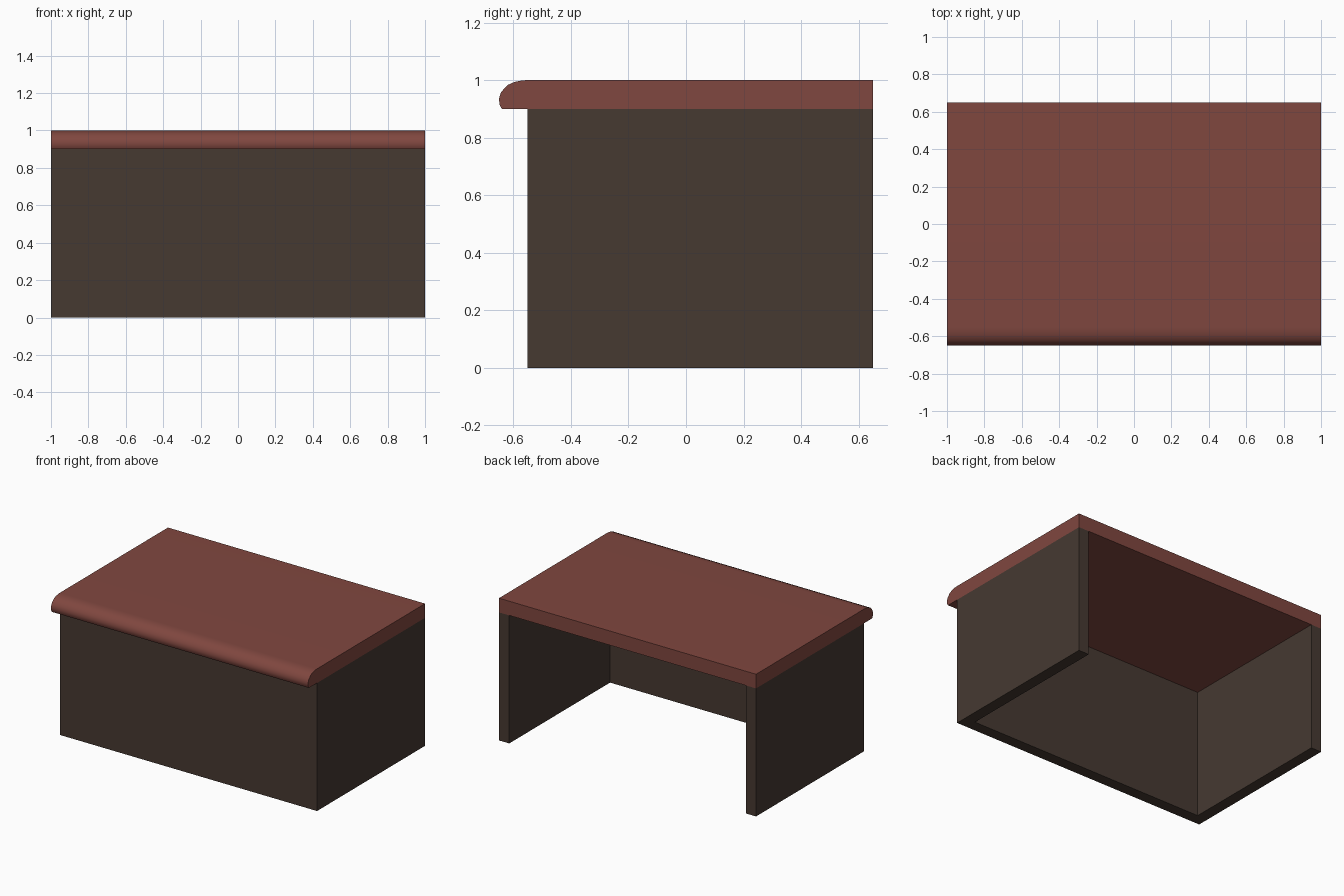
import bpy, bmesh
import math

if "Cube" in bpy.data.objects:
    bpy.data.objects.remove(bpy.data.objects["Cube"])


def material(name, rgb):
    m = bpy.data.materials.new(name)
    m.diffuse_color = (*rgb, 1.0)
    m.use_nodes = True
    m.node_tree.nodes["Principled BSDF"].inputs["Base Color"].default_value = m.diffuse_color
    return m


RED = material("red_brown_top", (0.216, 0.063, 0.050))
DARK = material("dark_brown_panels", (0.061, 0.041, 0.031))


def prism(name, profile, vec, mat):
    """Extrude a closed profile of 3D points along vec."""
    bm = bmesh.new()
    face = bm.faces.new([bm.verts.new(p) for p in profile])
    ext = bmesh.ops.extrude_face_region(bm, geom=[face])
    bmesh.ops.translate(bm, vec=vec,
                        verts=[g for g in ext["geom"] if isinstance(g, bmesh.types.BMVert)])
    bmesh.ops.recalc_face_normals(bm, faces=bm.faces)
    me = bpy.data.meshes.new(name)
    bm.to_mesh(me)
    bm.free()
    me.materials.append(mat)
    ob = bpy.data.objects.new(name, me)
    bpy.context.collection.objects.link(ob)
    return ob


# desk top with rounded front lip, profile in y-z
lip = [(-0.64, 0.90), (-0.648, 0.915), (-0.65, 0.935), (-0.643, 0.958),
       (-0.62, 0.983), (-0.595, 0.994), (-0.57, 0.999), (-0.55, 1.0)]
profile = [(-1, y, z) for y, z in lip + [(0.65, 1.0), (0.65, 0.90)]]
top = prism("desk_top", profile, (2, 0, 0), RED)
bpy.context.view_layer.objects.active = top
top.select_set(True)
bpy.ops.object.shade_smooth_by_angle(angle=math.radians(35))

# U-shaped base: front panel joined to both side panels, open at the back
T = 0.08
outline = [(-1, 0.65), (-1, -0.55), (1, -0.55), (1, 0.65),
           (1 - T, 0.65), (1 - T, -0.55 + T), (-1 + T, -0.55 + T), (-1 + T, 0.65)]
prism("desk_panels", [(x, y, 0) for x, y in outline], (0, 0, 0.90), DARK)
